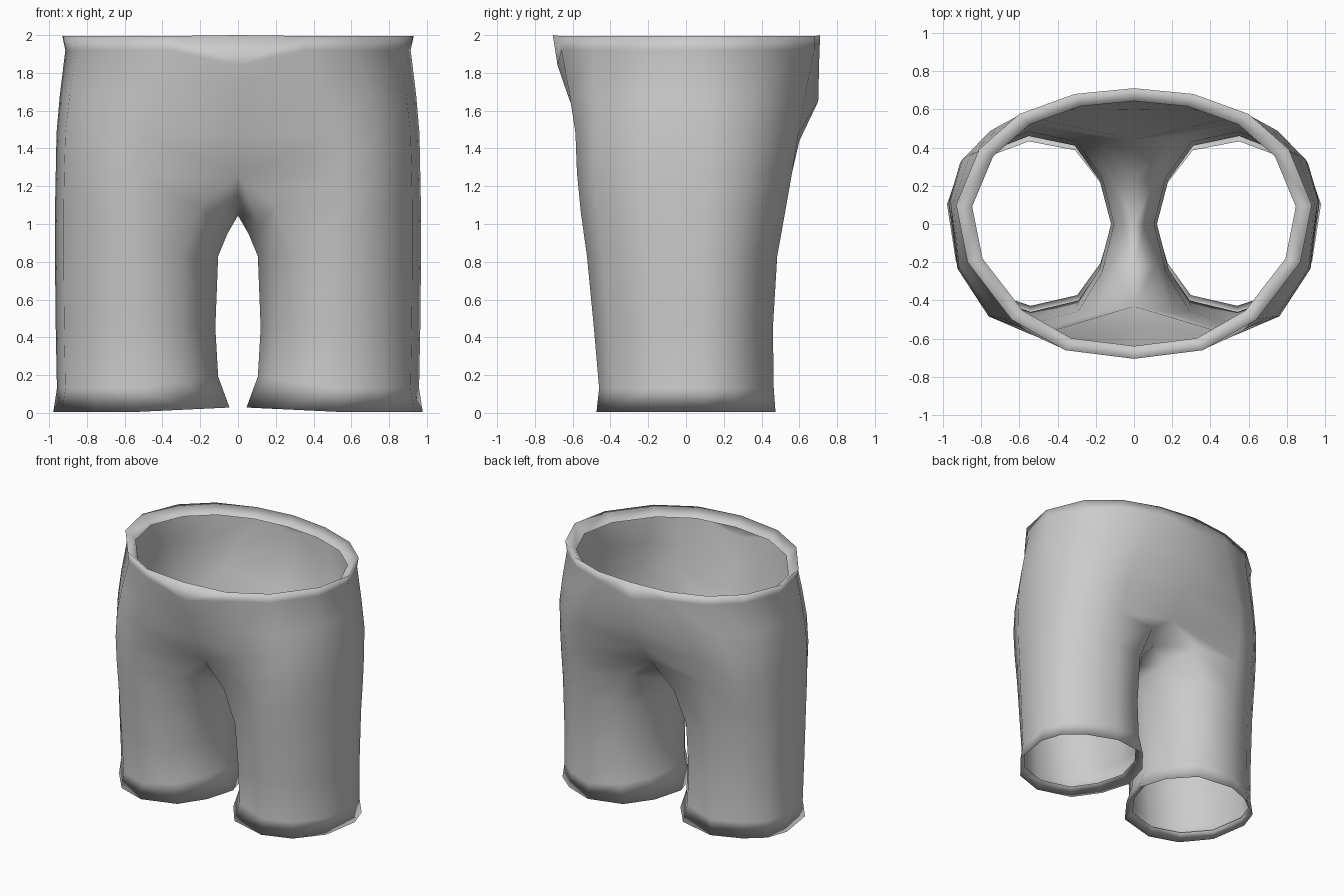
import bpy, bmesh, math

if "Cube" in bpy.data.objects:
    bpy.data.objects.remove(bpy.data.objects["Cube"])

# Half outlines, counterclockwise: front seam, seven outer columns, back seam, three crotch columns
LEG = [(.30, -.40), (.54, -.46), (.76, -.385), (.92, -.19), (.965, .10), (.91, .26),
       (.77, .375), (.55, .46), (.31, .41), (.18, .23), (.12, 0), (.18, -.22)]
WAIST = [(0, -.70), (.36, -.66), (.64, -.50), (.87, -.20), (.93, .10), (.81, .39),
         (.60, .575), (.31, .68), (0, .71)]
CX = .54  # leg axis


def leg_ring(z, sx=1.0, front=1.0, back=1.0, lift=0.0, gap=.12):
    ring = []
    for x, y in LEG:
        inner = max(0, (CX - x) / CX)
        # inner side scales to the wanted gap, outer side by sx
        k = sx if x > CX else (CX - gap) / (CX - .12)
        ring.append((CX + (x - CX) * k, y * (front if y < 0 else back), z + lift * inner))
    return ring


def trunk_ring(z, t, front, back, seam_front, seam_back, sx=1.0):
    ring = []
    for (lx, ly), (wx, wy) in zip(LEG, WAIST):
        ly *= front if ly < 0 else back
        ring.append(((lx + (wx - lx) * t) * sx, ly + (wy - ly) * t, z))
    ring[0] = (0, *seam_front)
    ring[8] = (0, *seam_back)
    return ring


# Legs: folded hem, flared cuff, tube
rings = [
    leg_ring(.065, .97, .93, .94, .02, .115),
    leg_ring(.005, 1.03, 1.03, 1.03, .03, .045),
    leg_ring(.13, .985, 1.0, 1.01, .08, .105),
    leg_ring(.45, 1.0, 1.06, 1.0, 0, .12),
    leg_ring(.83, 1.01, 1.14, 1.05, 0, .105),
]

# Leg tops closing in towards the crotch
arch = leg_ring(1.06, 1.01, 1.21, 1.14)
arch[0], arch[8] = (.20, -.465, 1.09), (.21, .46, 1.09)
arch[9:] = [(.11, .23, 1.0), (.055, 0, .95), (.11, -.22, .99)]
rings.append(arch)
seam = trunk_ring(1.27, 0, 1.255, 1.22, (-.43, 1.26), (.44, 1.25))
seam += [(0, .23, 1.12), (0, 0, 1.045), (0, -.22, 1.12)]
rings.append(seam)

# Trunk up to the flared waistband and its folded rim
rings += [
    trunk_ring(1.48, .12, 1.25, 1.27, (-.55, 1.48), (.60, 1.44)),
    trunk_ring(1.68, .48, 1.25, 1.27, (-.625, 1.68), (.70, 1.65), .995),
    trunk_ring(1.92, 1, 1, 1, (-.68, 1.84), (.705, 1.86), .983),
    trunk_ring(1.995, 1, 1, 1, (-.705, 2.0), (.71, 2.0)),
]
rings.append([(x * .91, y * .905, 1.93) for x, y, z in rings[-1]])

# Loft one half
bm = bmesh.new()
verts = [[bm.verts.new(p) for p in ring] for ring in rings]
for a, b in zip(verts, verts[1:]):
    n = len(a)
    closed = n == 12 and len(b) == 12
    for i in range(12 if closed else 8):
        j = (i + 1) % n
        bm.faces.new((a[i], a[j], b[j], b[i]))
mesh = bpy.data.meshes.new("shorts")
bm.to_mesh(mesh)
bm.free()

shorts = bpy.data.objects.new("shorts", mesh)
bpy.context.collection.objects.link(shorts)
cloth = bpy.data.materials.new("grey cloth")
cloth.diffuse_color = (.6, .6, .6, 1)
cloth.use_nodes = True
cloth.node_tree.nodes["Principled BSDF"].inputs["Base Color"].default_value = cloth.diffuse_color
mesh.materials.append(cloth)

# Soft cloth, smooth everywhere including the rolled rims
mesh.shade_smooth()

# Other half
mirror = shorts.modifiers.new("mirror", 'MIRROR')
mirror.use_axis[0] = True
mirror.merge_threshold = .001
